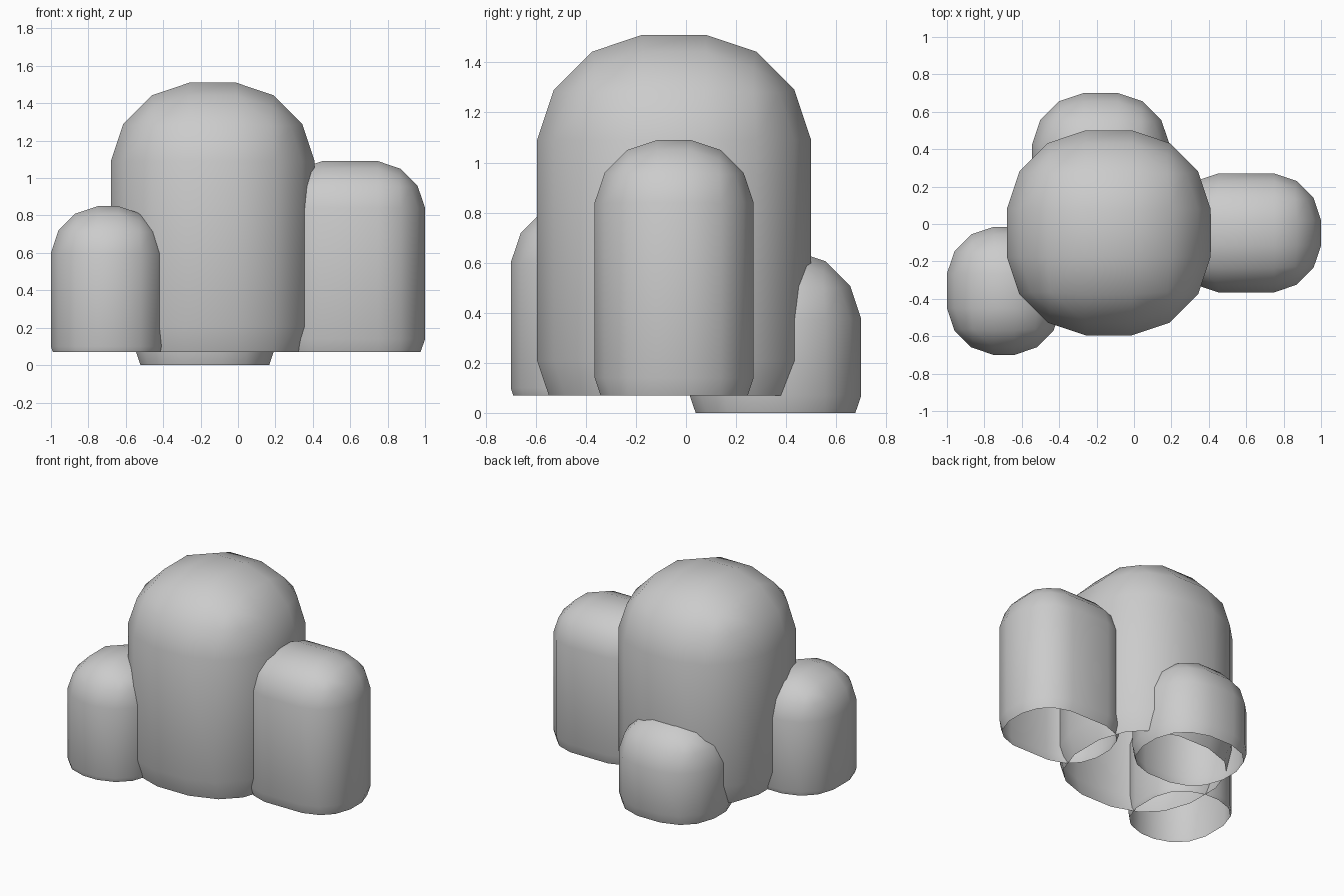
import bpy
import bmesh
from mathutils import Matrix, Vector

default = bpy.data.objects.get("Cube")
if default:
    bpy.data.objects.remove(default, do_unlink=True)

# Single stone colour
GREY = (0.6, 0.6, 0.6, 1.0)
stone = bpy.data.materials.new("stone_grey")
stone.use_nodes = True
stone.diffuse_color = GREY
stone.node_tree.nodes["Principled BSDF"].inputs["Base Color"].default_value = GREY


def rounded_block(name, low, high, radius, cut):
    """Box with rounded edges, sliced open at the height of cut."""
    low, high = Vector(low), Vector(high)
    bm = bmesh.new()
    bmesh.ops.create_cube(
        bm, size=1,
        matrix=Matrix.Translation((low + high) / 2) @ Matrix.Diagonal((*(high - low), 1)))
    bmesh.ops.bevel(bm, geom=bm.edges[:], offset=radius, offset_type='OFFSET',
                    segments=3, profile=0.46, affect='EDGES')
    # Remove the underside so the block is an open shell
    bmesh.ops.bisect_plane(bm, geom=bm.verts[:] + bm.edges[:] + bm.faces[:],
                           plane_co=(0, 0, cut), plane_no=(0, 0, 1), clear_inner=True)
    for face in bm.faces:
        face.smooth = True
    mesh = bpy.data.meshes.new(name)
    bm.to_mesh(mesh)
    bm.free()
    mesh.materials.append(stone)
    obj = bpy.data.objects.new(name, mesh)
    bpy.context.collection.objects.link(obj)
    return obj


# Tall central block, with three smaller ones leaning into it
rounded_block("main_block", (-0.68, -0.595, -0.21), (0.41, 0.50, 1.51), 0.42, 0.07)
rounded_block("left_block", (0.20, -0.365, -0.11), (1.0, 0.27, 1.09), 0.25, 0.07)
rounded_block("right_block", (-1.0, -0.70, -0.15), (-0.39, -0.015, 0.85), 0.25, 0.07)
rounded_block("back_block", (-0.545, 0.015, -0.205), (0.19, 0.70, 0.65), 0.275, 0.0)
